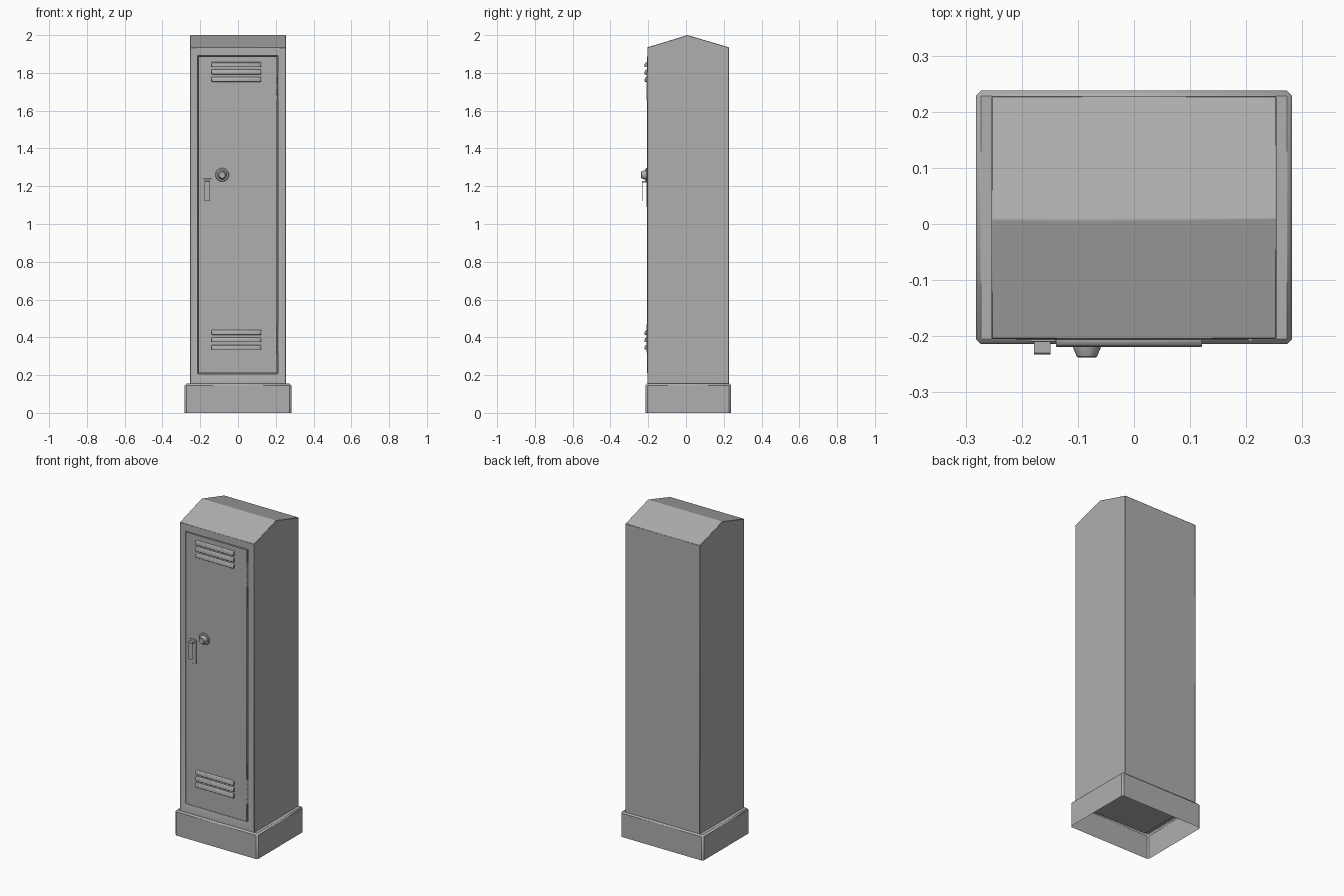
import bpy, bmesh, math
from mathutils import Matrix, Vector

if "Cube" in bpy.data.objects:
    bpy.data.objects.remove(bpy.data.objects["Cube"])

# Dark grey paint used on every part
paint = bpy.data.materials.new("dark_grey_paint")
paint.diffuse_color = (0.43, 0.43, 0.43, 1)
paint.use_nodes = True
paint.node_tree.nodes["Principled BSDF"].inputs["Base Color"].default_value = paint.diffuse_color


def finish(bm, name, bevel=0.0):
    bmesh.ops.recalc_face_normals(bm, faces=bm.faces)
    mesh = bpy.data.meshes.new(name)
    bm.to_mesh(mesh)
    bm.free()
    mesh.materials.append(paint)
    ob = bpy.data.objects.new(name, mesh)
    bpy.context.collection.objects.link(ob)
    if bevel:
        add_bevel(ob, bevel)
    return ob


def add_bevel(ob, width):
    mod = ob.modifiers.new("bevel", "BEVEL")
    mod.width, mod.segments, mod.limit_method = width, 1, "ANGLE"
    mod.angle_limit = math.radians(15)


def box_bm(x, y, z):
    bm = bmesh.new()
    size = Vector((x[1] - x[0], y[1] - y[0], z[1] - z[0]))
    mid = Vector((sum(x) / 2, sum(y) / 2, sum(z) / 2))
    bmesh.ops.create_cube(bm, matrix=Matrix.Translation(mid) @ Matrix.Diagonal((*size, 1)))
    return bm


def box(name, x, y, z, bevel=0.0):
    return finish(box_bm(x, y, z), name, bevel)


def skin(name, rings, bevel=0.0):
    """Join closed loops of points into a capped solid."""
    bm = bmesh.new()
    rings = [[bm.verts.new(p) for p in ring] for ring in rings]
    n = len(rings[0])
    for a, b in zip(rings, rings[1:]):
        for i in range(n):
            j = (i + 1) % n
            bm.faces.new((a[i], a[j], b[j], b[i]))
    bm.faces.new(rings[0])
    bm.faces.new(rings[-1])
    return finish(bm, name, bevel)


def extrude_x(name, xs, profile, bevel=0.0):
    return skin(name, [[(x, y, z) for y, z in profile] for x in xs], bevel)


def lathe_y(name, x, z, profile, n=24):
    """Revolve (radius, y) points around an axis running along y."""
    angles = [2 * math.pi * i / n for i in range(n)]
    return skin(name, [[(x + r * math.cos(a), y, z + r * math.sin(a)) for a in angles]
                       for r, y in profile])


# Plinth, open underneath
bm = box_bm((-0.282, 0.282), (-0.214, 0.2375), (0, 0.155))
under = min(bm.faces, key=lambda f: f.calc_center_median().z)
bmesh.ops.delete(bm, geom=[under], context="FACES_ONLY")
finish(bm, "plinth", 0.009)

# Cabinet with a gabled top and a shallow door opening
F = -0.205
cabinet = extrude_x("cabinet", (-0.254, 0.254),
                    [(F, 0.15), (0.228, 0.15), (0.228, 1.935), (0.008, 2.0), (F, 1.935)])
cutter = box("door_opening_cutter", (-0.212, 0.211), (-0.25, -0.188), (0.207, 1.889))
cutter.hide_render = True
cutter.hide_set(True)
cut = cabinet.modifiers.new("door_opening", "BOOLEAN")
cut.operation, cut.object, cut.solver = "DIFFERENCE", cutter, "EXACT"
add_bevel(cabinet, 0.002)

# Door panel
D = -0.207
box("door", (-0.210, 0.204), (D, -0.187), (0.210, 1.887), 0.001)

# Louvres, three at the bottom and three at the top
for group, z0 in (("lower", 0.335), ("upper", 1.753)):
    for i in range(3):
        z = z0 + i * 0.039
        extrude_x(f"{group}_louvre_{i + 1}", (-0.139, 0.121),
                  [(D + 0.002, z), (-0.219, z), (-0.219, z + 0.014),
                   (-0.216, z + 0.022), (-0.211, z + 0.025), (D + 0.002, z + 0.026)], 0.001)

# Hinge knuckles
for group, z0 in (("lower", 0.32), ("upper", 1.655)):
    for i in range(5):
        bm = bmesh.new()
        at = Matrix.Translation((0.2075, -0.2045, z0 + 0.015 + i * 0.03))
        bmesh.ops.create_cone(bm, cap_ends=True, segments=12, radius1=0.0045,
                              radius2=0.0045, depth=0.028, matrix=at)
        finish(bm, f"{group}_hinge_knuckle_{i + 1}")

# Combination dial
lathe_y("lock_dial", -0.084, 1.26,
        [(0.036, D + 0.002), (0.036, -0.210), (0.033, -0.214), (0.025, -0.2145),
         (0.024, -0.222), (0.018, -0.2365), (0.016, -0.2375), (0.012, -0.2365)])

# Latch plate and hooked lift handle
box("latch_plate", (-0.185, -0.14), (-0.210, D + 0.002), (1.09, 1.24), 0.001)
extrude_x("lift_handle", (-0.178, -0.149),
          [(-0.209, 1.228), (-0.230, 1.228), (-0.233, 1.225), (-0.233, 1.122),
           (-0.229, 1.122), (-0.229, 1.220), (-0.209, 1.220)])

# Smooth shading with sharp edges kept
bpy.ops.object.select_all(action="DESELECT")
for ob in bpy.context.collection.objects:
    if not ob.hide_render:
        ob.select_set(True)
        bpy.context.view_layer.objects.active = ob
bpy.ops.object.shade_smooth_by_angle(angle=math.radians(30))
